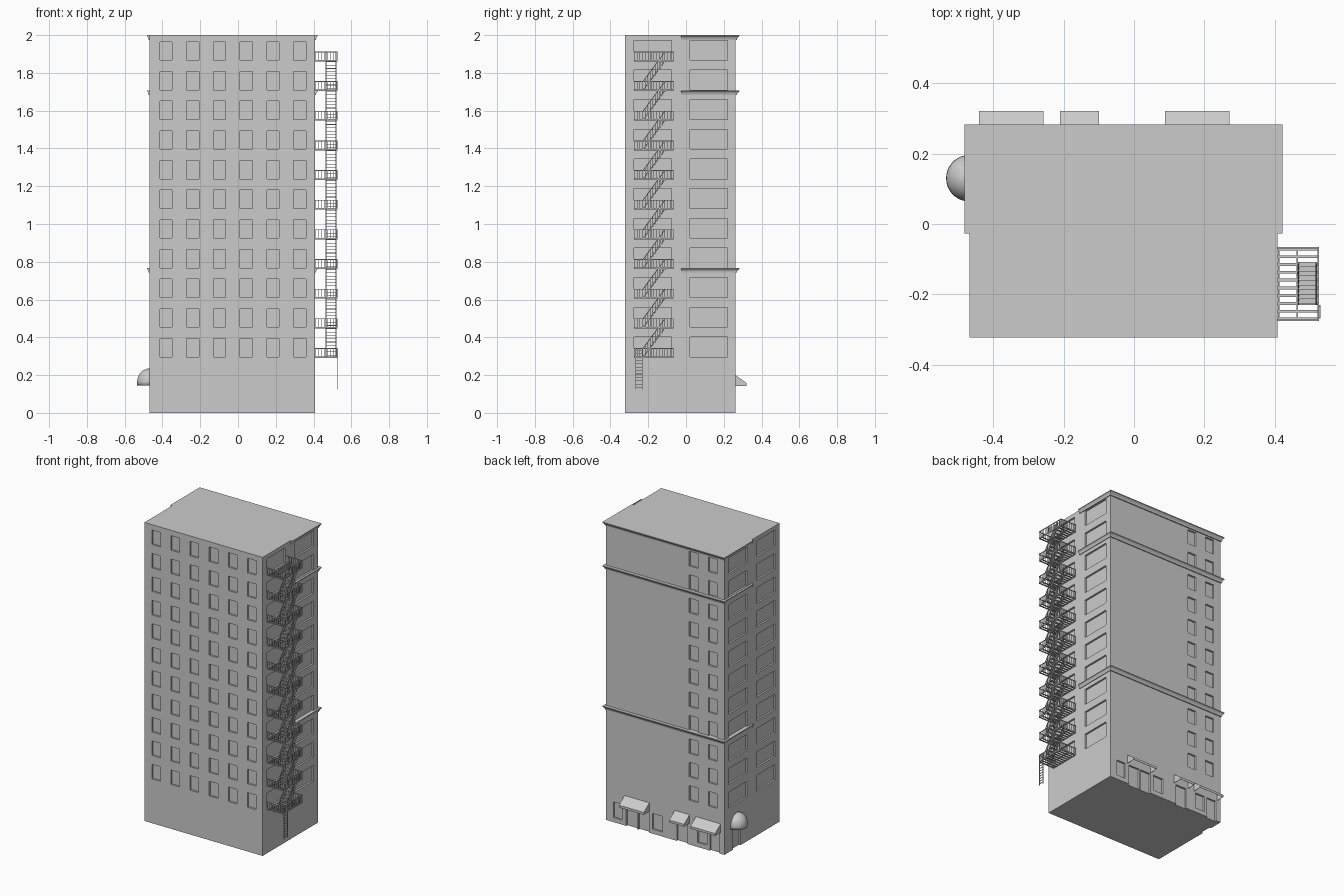
import bpy, bmesh, math
from mathutils import Vector, Matrix

if "Cube" in bpy.data.objects:
    bpy.data.objects.remove(bpy.data.objects["Cube"])

X0, X1, Y0, Y1, H = -0.468, 0.408, -0.322, 0.262, 2.0   # building walls
FLOORS, STEP = 11, 0.157
DEPTH = 0.012                                           # window recess


def finish(name, bm, solid=0):
    bmesh.ops.recalc_face_normals(bm, faces=bm.faces)
    me = bpy.data.meshes.new(name)
    bm.to_mesh(me)
    bm.free()
    ob = bpy.data.objects.new(name, me)
    bpy.context.collection.objects.link(ob)
    if solid:
        mod = ob.modifiers.new("thickness", 'SOLIDIFY')
        mod.thickness = solid
    return ob


def box(bm, x0, x1, y0, y1, z0, z1):
    m = Matrix.Translation(((x0 + x1) / 2, (y0 + y1) / 2, (z0 + z1) / 2)) \
        @ Matrix.Diagonal((x1 - x0, y1 - y0, z1 - z0, 1))
    bmesh.ops.create_cube(bm, size=1, matrix=m)


def bar(bm, a, b, t=0.004):
    # square bar between two points
    a, b = Vector(a), Vector(b)
    d = b - a
    m = Matrix.Translation((a + b) / 2) @ d.to_track_quat('Z', 'Y').to_matrix().to_4x4() \
        @ Matrix.Diagonal((t, t, d.length, 1))
    bmesh.ops.create_cube(bm, size=1, matrix=m)


def lerp_range(a, b, n):
    return [a + (b - a) * i / (n - 1) for i in range(n)]


# Building block
bm = bmesh.new()
box(bm, X0, X1, Y0, Y1, 0, H)
walls = finish("building_walls", bm)

# Window, door and shopfront recesses
bm = bmesh.new()
columns = lerp_range(-0.381, 0.327, 6)
for f in range(FLOORS):
    z = 0.297 + f * STEP
    for x in columns:
        box(bm, x - 0.032, x + 0.032, Y0 - 0.05, Y0 + DEPTH, z, z + 0.097)
    for x in columns[:2]:
        box(bm, x - 0.032, x + 0.032, Y1 - DEPTH, Y1 + 0.05, z, z + 0.097)
    for y in (0.12, -0.177):
        box(bm, X0 - 0.05, X0 + DEPTH, y - 0.099, y + 0.099, z, z + 0.105)
        box(bm, X1 - DEPTH, X1 + 0.05, y - 0.099, y + 0.099, z, z + 0.105)
for a, b, z in ((0.29, 0.355, 0.03), (0.178, 0.26, -0.02), (0.09, 0.168, -0.02),
                (-0.01, 0.066, 0.03), (-0.195, -0.115, -0.02), (-0.34, -0.27, 0.03),
                (-0.43, -0.36, -0.02)):
    box(bm, a, b, Y1 - DEPTH, Y1 + 0.05, z, 0.135)
box(bm, X0 - 0.05, X0 + DEPTH, 0.09, 0.17, -0.02, 0.14)
cutter = finish("recess_cutter", bm)
cutter.hide_render = True
mod = walls.modifiers.new("recesses", 'BOOLEAN')
mod.operation, mod.solver, mod.object = 'DIFFERENCE', 'EXACT', cutter
bpy.context.view_layer.objects.active = walls
bpy.ops.object.modifier_apply(modifier=mod.name)
bpy.data.objects.remove(cutter)

# Cornices wrapping the back and the rear half of both sides
profile = [(0, 0), (0.3, 0), (0.45, 0.35), (0.75, 0.65), (1, 0.8), (1, 1), (0, 1)]
for name, top in (("lower", 0.768), ("upper", 1.708), ("roof", H)):
    bm = bmesh.new()
    rings = []
    for x, y, sx, sy in ((X1, -0.027, 1, 0), (X1, Y1, 1, 1), (X0, Y1, -1, 1), (X0, -0.027, -1, 0)):
        rings.append([bm.verts.new((x + sx * o * 0.014, y + sy * o * 0.021, top - 0.026 * (1 - h)))
                      for o, h in profile])
    n = len(profile)
    for r, s in zip(rings, rings[1:]):
        for i in range(n):
            j = (i + 1) % n
            bm.faces.new((r[i], r[j], s[j], s[i]))
    bm.faces.new(rings[0])
    bm.faces.new(rings[-1])
    finish(name + "_cornice", bm)

# Shop awnings, open underneath
for i, (a, b) in enumerate(((-0.44, -0.257), (-0.21, -0.10), (0.088, 0.272))):
    bm = bmesh.new()
    side = [(Y1, 0.142), (Y1, 0.2), (0.321, 0.158), (0.321, 0.142)]
    l, r = ([bm.verts.new((x, y, z)) for y, z in side] for x in (a, b))
    bm.faces.new(l)
    bm.faces.new(r)
    for k in (1, 2):
        bm.faces.new((l[k], l[k + 1], r[k + 1], r[k]))
    finish("awning_%d" % (i + 1), bm, 0.002)

# Domed awning over the side entrance
bm = bmesh.new()
R = 0.066
pts = [(R, 0.146)] + [(R * math.cos(a), 0.165 + 0.07 * math.sin(a)) for a in lerp_range(0, math.pi / 2, 9)]
vs = [bm.verts.new((X0, 0.13 + r, z)) for r, z in pts]
es = [bm.edges.new(p) for p in zip(vs, vs[1:])]
bmesh.ops.spin(bm, geom=vs + es, cent=(X0, 0.13, 0), axis=(0, 0, 1), angle=math.pi, steps=18)
bmesh.ops.remove_doubles(bm, verts=bm.verts, dist=1e-4)
dome = finish("dome_awning", bm, 0.002)
for o in bpy.context.selected_objects:
    o.select_set(False)
dome.select_set(True)
bpy.context.view_layer.objects.active = dome
bpy.ops.object.shade_smooth_by_angle()

# Fire escape: platforms with slatted floors and railings, and flights between
PX, PA, PB = 0.524, -0.274, -0.067      # outer edge, y range
SX0, SX1, SA, SB = 0.466, 0.518, -0.228, -0.112   # stair well
platforms, railings, stairs = bmesh.new(), bmesh.new(), bmesh.new()
for f in range(FLOORS):
    z = 0.293 + f * STEP
    for y in lerp_range(PA + 0.004, PB - 0.004, 10):
        end = SX0 if f > 0 and SA < y < SB else PX
        box(platforms, X1, end, y - 0.004, y + 0.004, z - 0.002, z + 0.002)
    for x in (X1 + 0.003, SX0 - 0.002, PX):
        bar(platforms, (x, PA, z), (x, PB, z))
    for h in (0.004, 0.048):
        bar(railings, (PX, PA, z + h), (PX, PB, z + h))
        for y in (PA, PB):
            bar(railings, (X1, y, z + h), (PX, y, z + h))
    for y in lerp_range(PA, PB, 15):
        bar(railings, (PX, y, z), (PX, y, z + 0.048), 0.003)
    for x in lerp_range(X1 + 0.003, PX, 8)[:-1]:
        for y in (PA, PB):
            bar(railings, (x, y, z), (x, y, z + 0.048), 0.003)
    if f == FLOORS - 1:
        break
    for x in (SX0, SX1):
        bar(stairs, (x, SA, z), (x, SB, z + STEP), 0.005)
        bar(stairs, (x, SA, z + 0.048), (x, SB, z + STEP + 0.048))
        for t in lerp_range(0, 1, 10):
            y, zz = SA + t * (SB - SA), z + t * STEP
            bar(stairs, (x, y, zz), (x, y, zz + 0.048), 0.003)
    for t in lerp_range(0.08, 0.97, 9):
        y, zz = SA + t * (SB - SA), z + t * STEP
        box(stairs, SX0, SX1, y - 0.007, y + 0.007, zz - 0.0015, zz + 0.0015)
finish("fire_escape_platforms", platforms)
finish("fire_escape_railings", railings)
finish("fire_escape_stairs", stairs)

# Drop ladder below the lowest platform
bm = bmesh.new()
for y in (-0.266, -0.232):
    bar(bm, (0.528, y, 0.123), (0.528, y, 0.34))
for z in lerp_range(0.135, 0.33, 12):
    bar(bm, (0.528, -0.266, z), (0.528, -0.232, z), 0.003)
finish("drop_ladder", bm)
